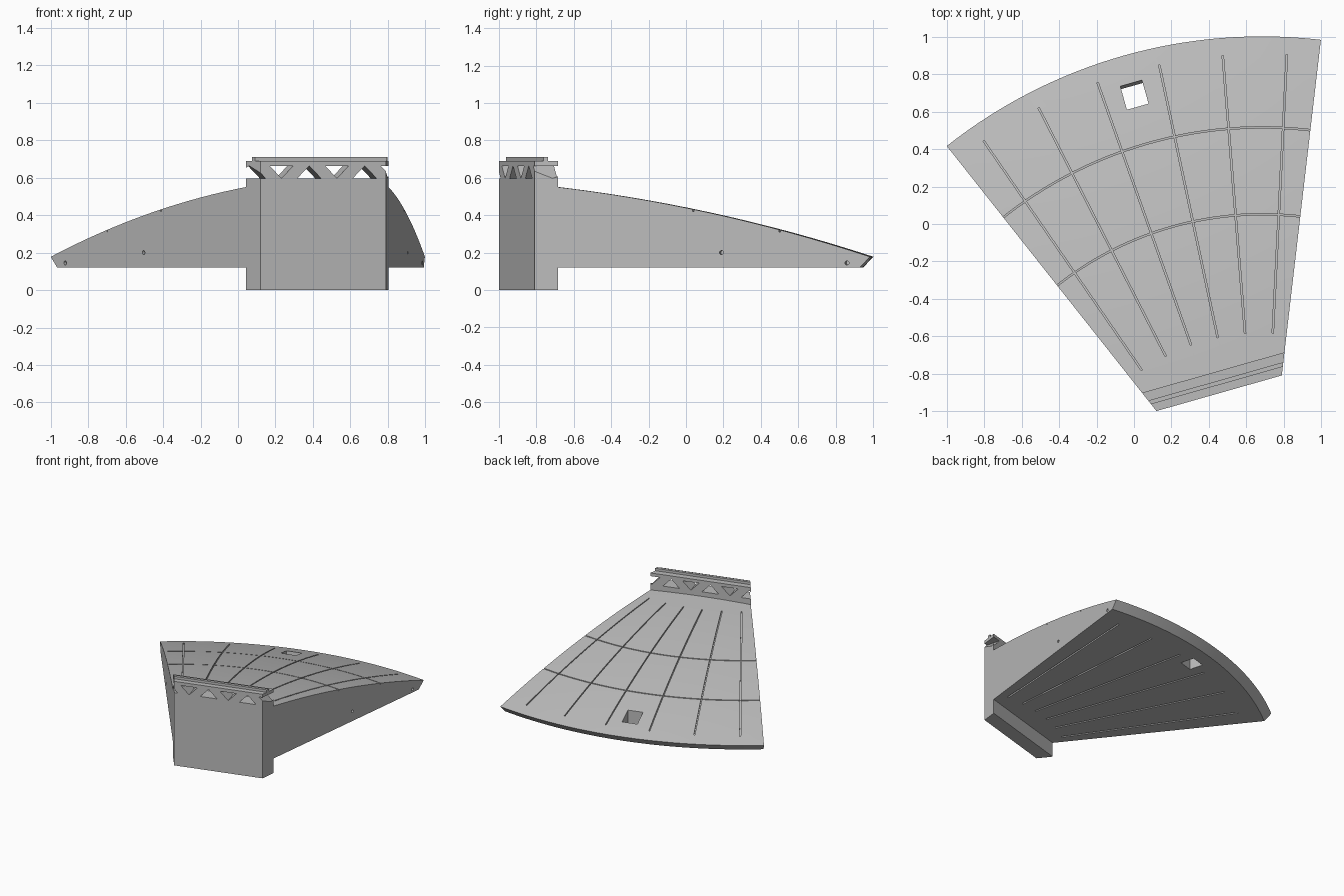
import bpy, bmesh, math
from mathutils import Vector

if "Cube" in bpy.data.objects:
    bpy.data.objects.remove(bpy.data.objects["Cube"])

APEX = Vector((0.684, -1.712, 0))     # centre of the full ring
MID = math.radians(105.85)            # direction of the wedge's middle line
U = Vector((math.cos(MID), math.sin(MID), 0))
V = Vector((math.sin(MID), -math.cos(MID), 0))
HALF = math.radians(22.5)
DOME, CROWN = 8.7, 0.612
R_OUT, R_IN, WALL_IN, WALL_OUT = 2.714, 0.93, 0.84, 0.955

grey = bpy.data.materials.new("concrete grey")
grey.use_nodes = True
grey.diffuse_color = (0.5, 0.5, 0.5, 1)
grey.node_tree.nodes["Principled BSDF"].inputs["Base Color"].default_value = (0.5, 0.5, 0.5, 1)


def place(u, v, z):
    return APEX + U * u + V * v + Vector((0, 0, z))


def polar(r, a, z):
    return place(r * math.cos(a), r * math.sin(a), z)


def dome_z(r):
    return CROWN - DOME + math.sqrt(DOME * DOME - r * r)


def steps(a, b, n):
    return [a + (b - a) * i / n for i in range(n + 1)]


def loft(name, sections):
    """Closed solid through a list of equal-sized polygon sections."""
    bm = bmesh.new()
    rings = [[bm.verts.new(p) for p in s] for s in sections]
    for a, b in zip(rings, rings[1:]):
        for i in range(len(a)):
            j = (i + 1) % len(a)
            bm.faces.new((a[i], a[j], b[j], b[i]))
    bm.faces.new(rings[0])
    bm.faces.new(rings[-1])
    bmesh.ops.recalc_face_normals(bm, faces=bm.faces)
    me = bpy.data.meshes.new(name)
    bm.to_mesh(me)
    bm.free()
    me.materials.append(grey)
    ob = bpy.data.objects.new(name, me)
    bpy.context.collection.objects.link(ob)
    return ob


def carve(ob, cutters):
    """Cut each helper out of the part, then drop the helpers."""
    bpy.context.view_layer.objects.active = ob
    for c in cutters:
        c.hide_render = True
        m = ob.modifiers.new("cut", "BOOLEAN")
        m.operation, m.solver, m.object = "DIFFERENCE", "EXACT", c
        bpy.ops.object.modifier_apply(modifier=m.name)
        bpy.data.objects.remove(c)


def beam(name, u0, u1, z0, z1):
    """Straight bar across the wedge, mitred at both ends."""
    corners = [(u0, z0), (u1, z0), (u1, z1), (u0, z1)]
    return loft(name, [[place(u, u * math.tan(a), z) for u, z in corners] for a in (-HALF, HALF)])


# Domed roof wedge with a flat underside and a bevelled outer lip
def roof_section(a):
    radii = steps(R_IN / math.cos(a), R_OUT, 16)
    top = [polar(r, a, dome_z(r)) for r in radii]
    return top + [polar(R_OUT - 0.055, a, 0.12), polar(radii[0], a, 0.12)]


roof = loft("roof", [roof_section(a) for a in steps(-HALF, HALF, 32)])
cuts = []

# Radial grooves above and below
for i in range(6):
    a = HALF * (2 * i - 5) / 6
    for r0, r1, w, depth, level in ((1.13, 2.62, 0.004, 0.012, dome_z),
                                    (1.12, 2.5, 0.006, 0.015, lambda r: 0.12)):
        cuts.append(loft("groove_cutter", [
            [polar(r, a + s * w / r, level(r) + h)
             for s, h in ((-1, -depth), (1, -depth), (1, depth), (-1, depth))]
            for r in steps(r0, r1, 12)]))

# Two grooves running round the dome
for r in (1.764, 2.228):
    ring = [(r + s, dome_z(r) + h) for s, h in ((-.004, -.012), (.004, -.012), (.004, .02), (-.004, .02))]
    cuts.append(loft("ring_cutter", [[polar(q, a, z) for q, z in ring]
                                     for a in steps(-HALF * 1.1, HALF * 1.1, 32)]))

# Shaft through the roof, sloped on its outer wall
cuts.append(loft("shaft_cutter", [
    [place(u, v, z) for u, v in ((2.431, -.06), (far, -.06), (far, .06), (2.431, .06))]
    for far, z in ((2.535, 0.05), (2.58, 0.35))]))

# Pin holes in both side faces
for side in (-1, 1):
    radial = U * math.cos(HALF) + V * side * math.sin(HALF)
    across = V * math.cos(HALF) - U * side * math.sin(HALF)
    for r, z in ((1.915, 0.2), (2.59, 0.145)):
        c = APEX + radial * r + Vector((0, 0, z))
        circle = [radial * math.cos(t) * .011 + Vector((0, 0, math.sin(t) * .011))
                  for t in steps(0, math.tau, 12)[:-1]]
        cuts.append(loft("pin_cutter", [[c + across * d + p for p in circle] for d in (-.06, .06)]))
carve(roof, cuts)

# Inner wall topped by an openwork band
wall = beam("inner_wall", WALL_IN, WALL_OUT, 0, 0.675)
cuts = []
for i in range(6):
    v = (i - 2.5) * 0.154
    base, tip = (0.597, 0.664) if i % 2 == 0 else (0.664, 0.597)
    tri = ((v - .066, base), (v + .066, base), (v, tip))
    cuts.append(loft("triangle_cutter", [[place(u, q, z) for q, z in tri] for u in (0.7, 1.1)]))
carve(wall, cuts)

# Coping and raised rib on top of the wall
coping = beam("coping", WALL_IN, WALL_OUT, 0.675, 0.69)
rib = beam("coping_rib", 0.883, 0.906, 0.69, 0.71)

bpy.ops.object.select_all(action="DESELECT")
roof.select_set(True)
bpy.context.view_layer.objects.active = roof
bpy.ops.object.shade_smooth_by_angle(angle=math.radians(25))
